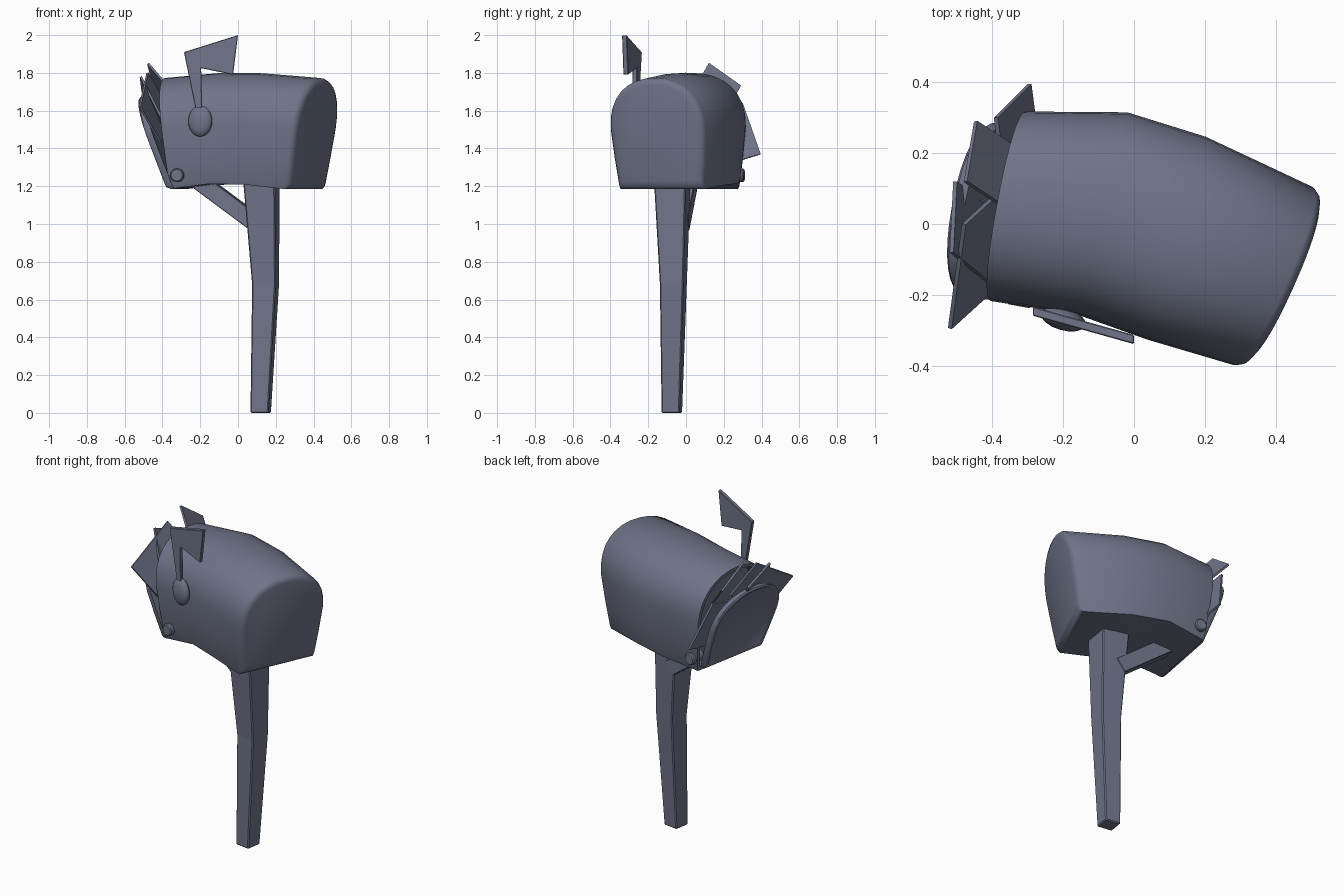
import bpy, bmesh
from math import sin, cos, pi, radians
from mathutils import Vector, Matrix

if "Cube" in bpy.data.objects:
    bpy.data.objects.remove(bpy.data.objects["Cube"])

# dark slate paint for every part
paint = bpy.data.materials.new("dark_slate")
paint.diffuse_color = (0.16, 0.175, 0.25, 1)
paint.use_nodes = True
paint.node_tree.nodes["Principled BSDF"].inputs["Base Color"].default_value = paint.diffuse_color


def make(name, bm, smooth=None, bevel=0.0):
    bmesh.ops.recalc_face_normals(bm, faces=bm.faces)
    me = bpy.data.meshes.new(name)
    bm.to_mesh(me)
    bm.free()
    me.materials.append(paint)
    ob = bpy.data.objects.new(name, me)
    bpy.context.collection.objects.link(ob)
    bpy.ops.object.select_all(action='DESELECT')
    ob.select_set(True)
    bpy.context.view_layer.objects.active = ob
    if bevel:
        m = ob.modifiers.new("bevel", 'BEVEL')
        m.width = bevel
    if smooth:
        bpy.ops.object.shade_smooth_by_angle(angle=radians(smooth))
    return ob


def loft(rings):
    bm = bmesh.new()
    rows = [[bm.verts.new(p) for p in r] for r in rings]
    n = len(rows[0])
    for a, b in zip(rows, rows[1:]):
        for i in range(n):
            bm.faces.new((a[i], a[(i + 1) % n], b[(i + 1) % n], b[i]))
    bm.faces.new(rows[0])
    bm.faces.new(rows[-1])
    return bm


def arch(cx, cy, yaw, hw, zb, zt, lean, inset=0.0, push=0.0):
    """Mailbox cross-section: tapered sides under a round top, leaning along the axis."""
    pts = [(0.87, 0.0), (0.895, 0.03), (0.955, 0.28)]
    for i in range(8):
        t = pi / 2 * i / 8
        pts.append((cos(t) ** 0.9, 0.54 + 0.46 * sin(t) ** 0.9))
    full = pts + [(0, 1)] + [(-u, h) for u, h in reversed(pts)]
    y = radians(yaw)
    height = zt - zb
    out = []
    for u, h in full:
        l = u * (hw - inset)
        z = zb + inset + h * (height - 2 * inset)
        a = lean * (z - 1.5) + push
        out.append((cx + a * cos(y) - l * sin(y), cy + a * sin(y) + l * cos(y), z))
    return out


# mailbox body: bent loft with open mouth on the left and rounded right end
mouth = (-0.355, 0.05, -10.5, 0.272, 1.185, 1.773, -0.12)
end = (0.393, -0.147, -24, 0.275, 1.184, 1.773, 0.16)
body = [arch(*mouth, inset=0.02, push=0.12), arch(*mouth, inset=0.02), arch(*mouth),
        arch(-0.09, 0.03, -14, 0.294, 1.213, 1.80, 0.0),
        arch(0.12, -0.04, -16, 0.298, 1.208, 1.798, 0.04),
        arch(*end), arch(*end, inset=0.012, push=0.018), arch(*end, inset=0.035, push=0.027)]
make("mailbox_body", loft(body), 50)

# half-open door with a slightly recessed panel
door = (-0.437, 0.04, -10.5, 0.252, 1.19, 1.675, -0.37)
make("door", loft([arch(*door, push=0.022), arch(*door, push=-0.008),
                   arch(*door, inset=0.008, push=-0.016), arch(*door, inset=0.018, push=-0.016),
                   arch(*door, inset=0.024, push=-0.010)]), 50)


def rod(name, p, q, r, bevel=0.0):
    p, q = Vector(p), Vector(q)
    bm = bmesh.new()
    m = Matrix.Translation((p + q) / 2) @ (q - p).to_track_quat('Z', 'Y').to_matrix().to_4x4()
    bmesh.ops.create_cone(bm, cap_ends=True, segments=16, radius1=r, radius2=r,
                          depth=(q - p).length, matrix=m)
    return make(name, bm, 40, bevel)


# door hinge pins
rod("hinge_near", (-0.325, -0.232, 1.258), (-0.31, -0.15, 1.258), 0.036, 0.006)
rod("hinge_far", (-0.25, 0.22, 1.258), (-0.235, 0.308, 1.258), 0.036, 0.006)


# letters sticking out of the mouth: corner and two edge vectors
def letter(name, a, b, e):
    a, b, e = Vector(a), Vector(b), Vector(e)
    t = (b - a).cross(e).normalized() * 0.006
    make(name, loft([[p + s * t for p in (a, b, b + e, a + e)] for s in (-1, 1)]))


letter("letter_1", (-0.39, 0.30, 1.64), (-0.295, 0.395, 1.37), (0.03, -0.23, -0.07))
letter("letter_2", (-0.476, 0.12, 1.85), (-0.447, 0.29, 1.73), (0.12, -0.08, -0.14))
letter("letter_3", (-0.505, 0.12, 1.70), (-0.515, -0.08, 1.78), (0.11, -0.09, -0.22))
letter("letter_4", (-0.48, 0.0, 1.80), (-0.52, -0.295, 1.62), (0.11, 0.10, -0.19))

# flag: thin bent outline turned with the side wall
outline = [(-0.286, 1.91), (0, 2.0), (-0.026, 1.79), (-0.195, 1.825), (-0.188, 1.56), (-0.215, 1.56)]
make("flag", loft([[(x, -0.246 - 0.28 * (x + 0.286) + o, z) for x, z in outline]
                   for o in (-0.013, 0.013)]), bevel=0.003)

# flag pivot: flattened dome
bm = bmesh.new()
bmesh.ops.create_uvsphere(bm, u_segments=16, v_segments=10, radius=1,
                          matrix=Matrix.Translation((-0.2, -0.268, 1.545))
                          @ Matrix.Rotation(radians(-16), 4, 'Z')
                          @ Matrix.Diagonal((0.066, 0.032, 0.083, 1)))
make("flag_pivot", bm, 60)


# post: square section widening upward with a slight kink
def square(cx, cy, z, side, yaw=-9):
    r = Matrix.Rotation(radians(yaw), 3, 'Z')
    h = side / 2
    return [Vector((cx, cy, z)) + r @ Vector((x, y, 0))
            for x, y in ((-h, -h), (h, -h), (h, h), (-h, h))]


make("post", loft([square(0.12, -0.075, 0, 0.096), square(0.146, -0.067, 0.68, 0.126),
                   square(0.123, -0.073, 1.25, 0.172)]), bevel=0.006)

# diagonal brace under the box
p, q = Vector((0.10, -0.03, 1.00)), Vector((-0.25, 0.02, 1.26))
side = Vector((0.14, 0.98, 0)) * 0.045
up = (q - p).cross(side).normalized() * 0.045
make("brace", loft([[c + i * side + j * up for i, j in ((-1, -1), (1, -1), (1, 1), (-1, 1))]
                    for c in (p, q)]), bevel=0.003)
